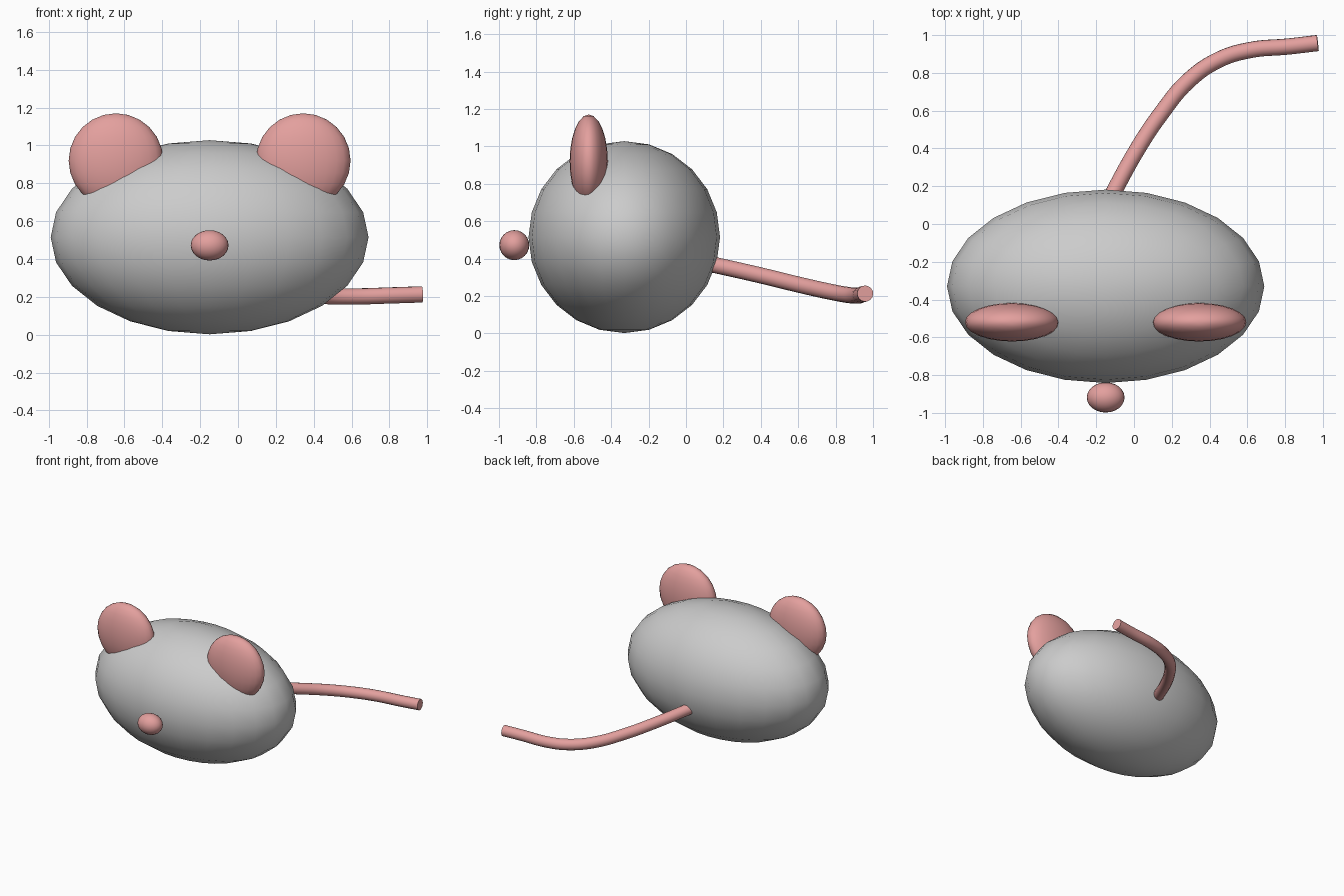
import bpy
import math

if "Cube" in bpy.data.objects:
    bpy.data.objects.remove(bpy.data.objects["Cube"])

pink = bpy.data.materials.new("pink")
pink.diffuse_color = (0.77, 0.35, 0.34, 1)
pink.use_nodes = True
pink.node_tree.nodes["Principled BSDF"].inputs["Base Color"].default_value = pink.diffuse_color


def ellipsoid(name, center, radii, material=None):
    bpy.ops.mesh.primitive_uv_sphere_add(segments=24, ring_count=12, radius=1, location=center)
    ob = bpy.context.object
    ob.name = name
    ob.scale = radii
    bpy.ops.object.transform_apply(location=False, rotation=False, scale=True)
    bpy.ops.object.shade_smooth()
    if material:
        ob.data.materials.append(material)
    return ob


MID = -0.15

# Body and nose
ellipsoid("body", (MID, -0.33, 0.515), (0.84, 0.512, 0.513))
ellipsoid("nose", (MID, -0.918, 0.472), (0.10, 0.08, 0.08), pink)

# Flat round ears, mirrored about the body's middle
for side, label in ((-1, "right"), (1, "left")):
    ellipsoid("ear_" + label, (MID + side * 0.495, -0.52, 0.92), (0.25, 0.102, 0.25), pink)

# Curved tail, a round tube swept along a path
path = [(-0.15, 0.09, 0.38), (0.02, 0.40, 0.31), (0.14, 0.58, 0.266),
        (0.29, 0.76, 0.225), (0.45, 0.87, 0.205), (0.61, 0.92, 0.202),
        (0.82, 0.94, 0.208), (0.973, 0.958, 0.213)]
curve = bpy.data.curves.new("tail", "CURVE")
curve.dimensions = "3D"
curve.bevel_depth = 0.043
curve.bevel_resolution = 6
curve.resolution_u = 6
curve.use_fill_caps = True
spline = curve.splines.new("BEZIER")
spline.bezier_points.add(len(path) - 1)
for point, co in zip(spline.bezier_points, path):
    point.co = co
    point.handle_left_type = point.handle_right_type = "AUTO"
tail = bpy.data.objects.new("tail", curve)
bpy.context.collection.objects.link(tail)

# Turn the tail into a mesh with sharp end caps
bpy.ops.object.select_all(action="DESELECT")
tail.select_set(True)
bpy.context.view_layer.objects.active = tail
bpy.ops.object.convert(target="MESH")
tail = bpy.context.object
tail.data.materials.clear()
tail.data.materials.append(pink)
bpy.ops.object.shade_smooth_by_angle(angle=math.radians(40))
